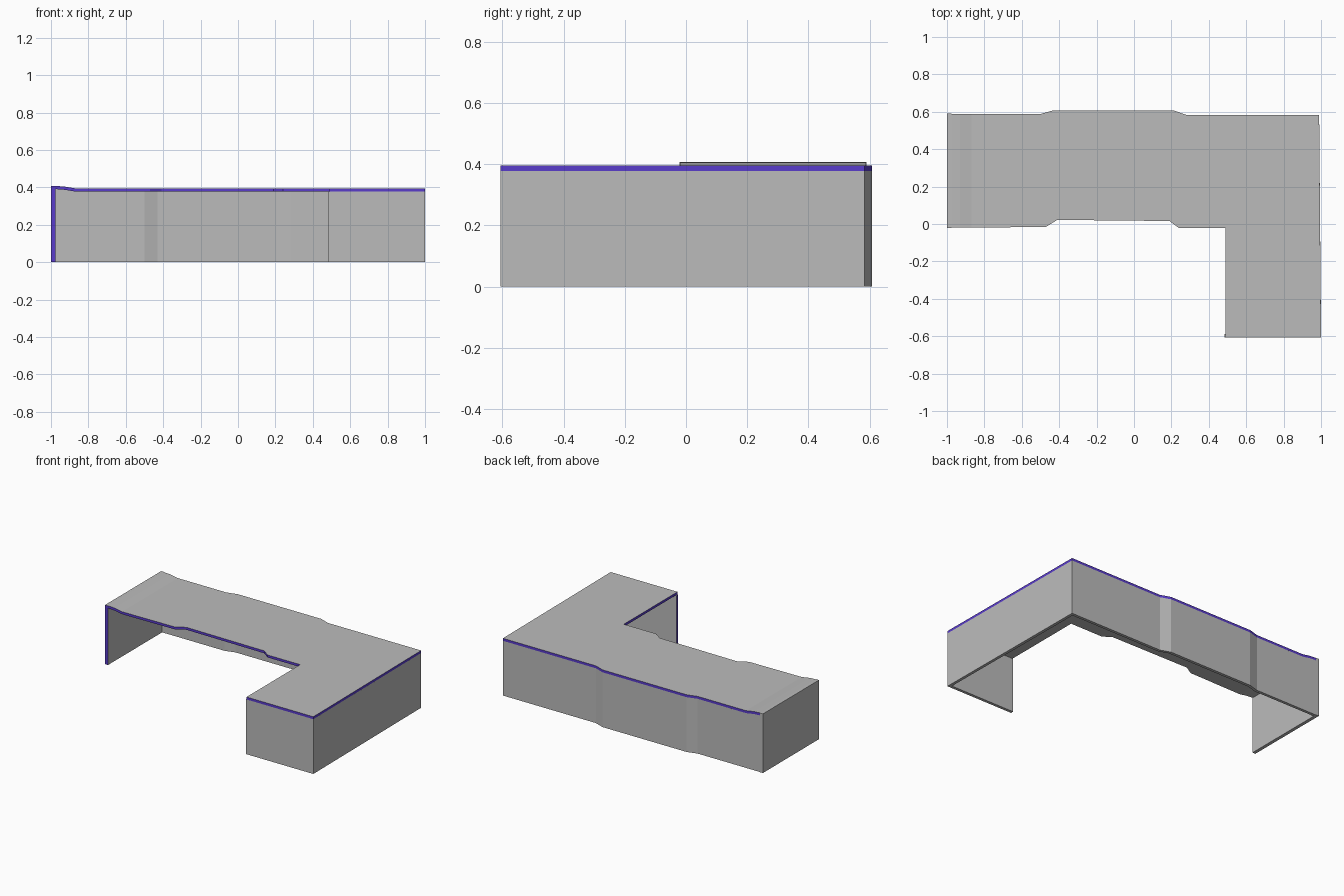
import bpy, bmesh

if "Cube" in bpy.data.objects:
    bpy.data.objects.remove(bpy.data.objects["Cube"])

T = 0.02       # panel thickness
SLAB = 0.017   # desktop thickness

edge_mat = bpy.data.materials.new("purple_edging")
edge_mat.diffuse_color = (0.1, 0.045, 0.6, 1)
edge_mat.use_nodes = True
edge_mat.node_tree.nodes["Principled BSDF"].inputs["Base Color"].default_value = edge_mat.diffuse_color
grey_mat = bpy.data.materials.new("grey_panel")
grey_mat.diffuse_color = (0.5, 0.5, 0.5, 1)
grey_mat.use_nodes = True
grey_mat.node_tree.nodes["Principled BSDF"].inputs["Base Color"].default_value = grey_mat.diffuse_color

# Desk run, left to right: front x, front y, back x, back y, top z
RUN = [
    (-0.977, -0.02, -0.977, 0.588, 0.408),
    (-0.93, -0.02, -0.93, 0.588, 0.405),
    (-0.87, -0.02, -0.87, 0.588, 0.395),
    (-0.47, -0.015, -0.50, 0.588, 0.395),
    (-0.41, 0.022, -0.43, 0.608, 0.395),
    (0.19, 0.016, 0.21, 0.608, 0.395),
    (0.24, -0.022, 0.28, 0.583, 0.395),
    (0.49, -0.022, 0.49, 0.583, 0.395),
    (0.995, -0.022, 0.99, 0.583, 0.395),
]


def make_object(name, bm, purple=None):
    """Finish a mesh; faces whose normal passes the test become edging."""
    bmesh.ops.recalc_face_normals(bm, faces=bm.faces)
    bm.normal_update()
    if purple:
        for f in bm.faces:
            f.material_index = int(purple(f.normal))
    me = bpy.data.meshes.new(name)
    bm.to_mesh(me)
    bm.free()
    me.materials.append(grey_mat)
    me.materials.append(edge_mat)
    ob = bpy.data.objects.new(name, me)
    bpy.context.collection.objects.link(ob)
    return ob


def panel(name, line_a, line_b, purple=None):
    """Upright panel between two plan lines of (x, y, top z) points."""
    bm = bmesh.new()
    rings = []
    for a, b in zip(line_a, line_b):
        rings.append([bm.verts.new(p) for p in (
            (a[0], a[1], 0), (b[0], b[1], 0), b, a)])
    for r, s in zip(rings, rings[1:]):
        for i in range(4):
            j = (i + 1) % 4
            bm.faces.new((r[i], r[j], s[j], s[i]))
    bm.faces.new(rings[0])
    bm.faces.new(rings[-1])
    return make_object(name, bm, purple)


def box_panel(name, x0, x1, y0, y1, top, purple=None):
    return panel(name, [(x0, y0, top), (x1, y0, top)],
                 [(x0, y1, top), (x1, y1, top)], purple)


# L-shaped desktop sheet, thickened downwards with coloured rim
bm = bmesh.new()
front = [bm.verts.new((xf, yf, z)) for xf, yf, xb, yb, z in RUN]
back = [bm.verts.new((xb, yb, z)) for xf, yf, xb, yb, z in RUN]
for i in range(len(RUN) - 1):
    bm.faces.new((front[i], front[i + 1], back[i + 1], back[i]))
wing_l = bm.verts.new((0.49, -0.607, 0.395))
wing_r = bm.verts.new((1.0, -0.607, 0.395))
bm.faces.new((wing_l, wing_r, front[-1], front[-2]))
for f in bm.faces:
    if f.calc_area() and f.normal.z < 0:
        f.normal_flip()
desktop = make_object("desktop", bm)
mod = desktop.modifiers.new("thickness", "SOLIDIFY")
mod.thickness = SLAB
mod.offset = -1
mod.material_offset_rim = 1

# Back panel follows the stepped rear edge under the desktop
outer = [(xb, yb, z - SLAB) for xf, yf, xb, yb, z in RUN]
inner = [(x, y - T, z) for x, y, z in outer]
panel("back_panel", inner, outer)

# End panels
low = 0.395 - SLAB
box_panel("left_panel", -1.0, -0.977, -0.022, 0.59, 0.408, lambda n: n.y < -0.9)
panel("right_panel", [(1.0 - T, -0.607 + T, low), (0.99 - T, 0.583, low)],
      [(1.0, -0.607 + T, low), (0.99, 0.583, low)])
box_panel("front_panel", 0.485, 1.0, -0.607, -0.607 + T, low, lambda n: n.x < -0.9)
